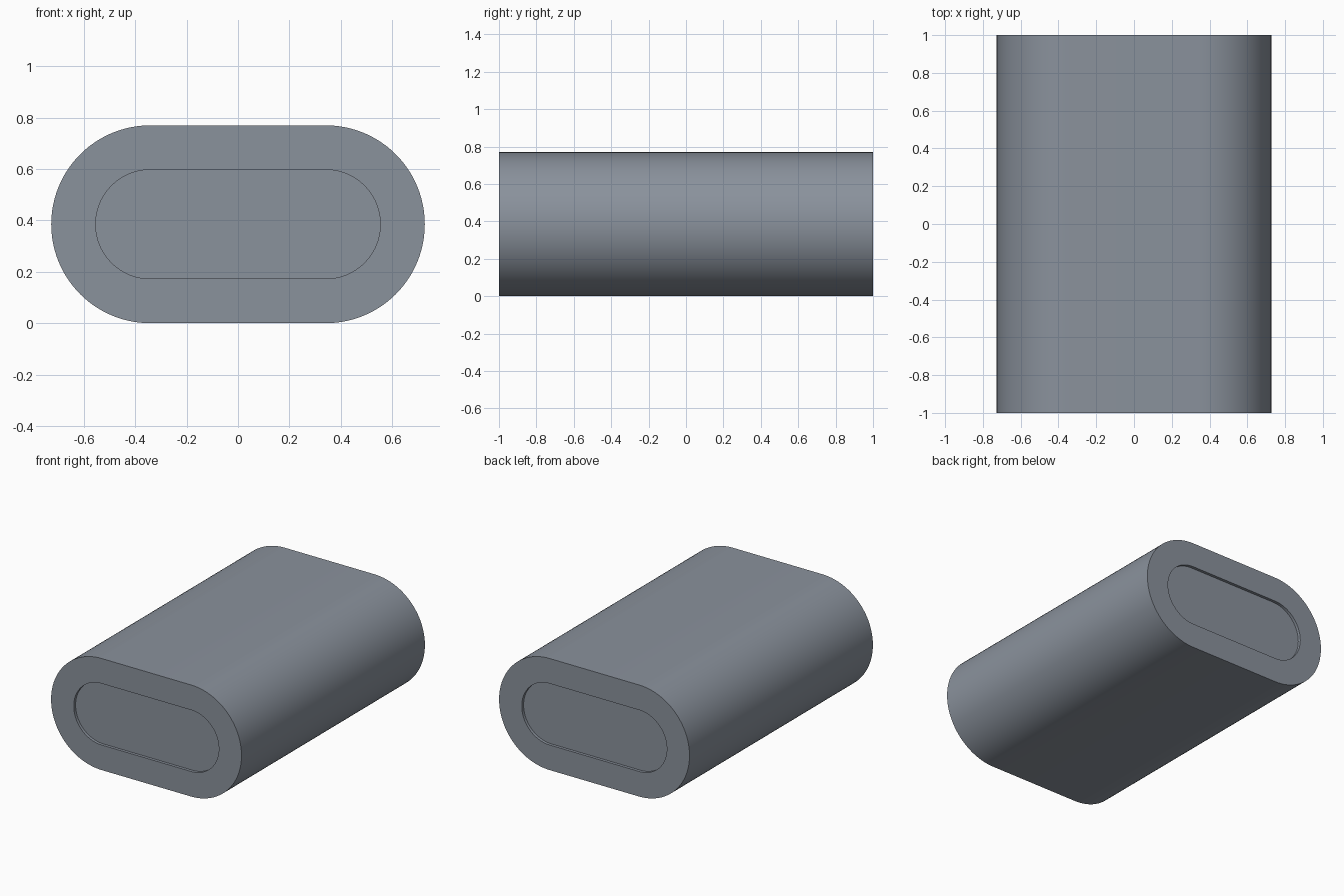
import bpy, bmesh, math

if "Cube" in bpy.data.objects:
    bpy.data.objects.remove(bpy.data.objects["Cube"])

HALF_STRAIGHT = 0.342   # half length of the flat part of the oval
MID_Z = 0.385           # height of the oval's centre
OUTER_R, INNER_R = 0.385, 0.212
HALF_LEN, RECESS = 1.0, 0.02
SEGS = 48               # segments per rounded side


def oval_ring(bm, radius, y):
    """Ring of vertices: two half circles joined by straight runs."""
    ring = []
    for side, start in ((1, -math.pi / 2), (-1, math.pi / 2)):
        for i in range(SEGS + 1):
            a = start + math.pi * i / SEGS
            ring.append(bm.verts.new((side * HALF_STRAIGHT + radius * math.cos(a),
                                      y, MID_Z + radius * math.sin(a))))
    return ring


bm = bmesh.new()
# Front recess floor, front rim, outer wall, back rim, back recess floor
sections = [(INNER_R, -HALF_LEN + RECESS), (INNER_R, -HALF_LEN), (OUTER_R, -HALF_LEN),
            (OUTER_R, HALF_LEN), (INNER_R, HALF_LEN), (INNER_R, HALF_LEN - RECESS)]
rings = [oval_ring(bm, r, y) for r, y in sections]
for a, b in zip(rings, rings[1:]):
    for i in range(len(a)):
        j = (i + 1) % len(a)
        bm.faces.new((a[i], a[j], b[j], b[i]))

# Recess floors
bm.faces.new(rings[0])
bm.faces.new(rings[-1])
bmesh.ops.recalc_face_normals(bm, faces=bm.faces)

mesh = bpy.data.meshes.new("oval_sleeve")
bm.to_mesh(mesh)
bm.free()
sleeve = bpy.data.objects.new("oval_sleeve", mesh)
bpy.context.collection.objects.link(sleeve)

# Dark blue-grey finish
finish = bpy.data.materials.new("slate_grey")
finish.diffuse_color = (0.255, 0.287, 0.334, 1.0)
finish.use_nodes = True
finish.node_tree.nodes["Principled BSDF"].inputs["Base Color"].default_value = finish.diffuse_color
mesh.materials.append(finish)

# Smooth sides with crisp rims
bpy.context.view_layer.objects.active = sleeve
sleeve.select_set(True)
bpy.ops.object.shade_smooth_by_angle(angle=math.radians(30))
